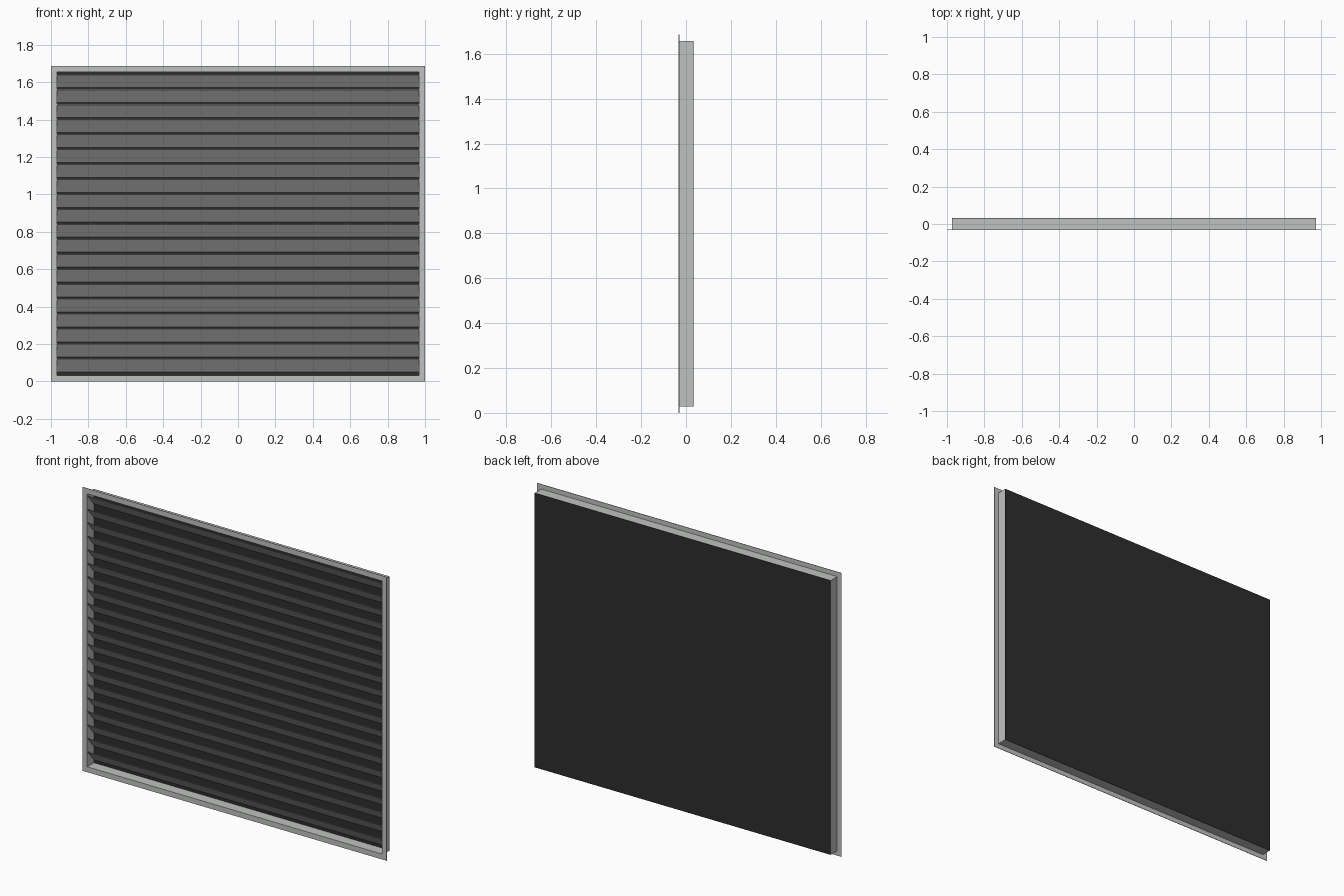
import bpy, bmesh

if "Cube" in bpy.data.objects:
    bpy.data.objects.remove(bpy.data.objects["Cube"])

W, H = 1.0, 1.685          # half width, full height
YF, YB = -0.0325, 0.0325   # front and back of the louvre
RIM, WALL = 0.028, 0.004   # flange width, sheet thickness


def material(name, rgb):
    m = bpy.data.materials.new(name)
    m.diffuse_color = (*rgb, 1)
    m.use_nodes = True
    m.node_tree.nodes["Principled BSDF"].inputs["Base Color"].default_value = m.diffuse_color
    return m


def finish(name, bm, mat):
    bmesh.ops.recalc_face_normals(bm, faces=bm.faces)
    me = bpy.data.meshes.new(name)
    bm.to_mesh(me)
    bm.free()
    ob = bpy.data.objects.new(name, me)
    me.materials.append(mat)
    bpy.context.collection.objects.link(ob)
    return ob


def extrude_x(name, profile, half, mat):
    """Solid bar: a (y, z) profile extruded along x."""
    bm = bmesh.new()
    face = bm.faces.new([bm.verts.new((-half, y, z)) for y, z in profile])
    new = bmesh.ops.extrude_face_region(bm, geom=[face])["geom"]
    bmesh.ops.translate(bm, vec=(2 * half, 0, 0),
                        verts=[v for v in new if isinstance(v, bmesh.types.BMVert)])
    return finish(name, bm, mat)


grey = material("light grey metal", (0.53, 0.545, 0.53))
dark = material("dark backing", (0.027, 0.027, 0.027))

# Frame: L-shaped section (inset from outer edge, y) run round a rectangle
section = [(0, YF), (RIM + WALL, YF), (RIM + WALL, YB - 0.002),
           (RIM, YB - 0.002), (RIM, YF + 0.003), (0, YF + 0.003)]
bm = bmesh.new()
rings = []
for d, y in section:
    rings.append([bm.verts.new((sx * (W - d), y, d if low else H - d))
                  for sx, low in ((-1, 1), (1, 1), (1, 0), (-1, 0))])
for i, a in enumerate(rings):
    b = rings[(i + 1) % len(rings)]
    for k in range(4):
        n = (k + 1) % 4
        bm.faces.new((a[k], a[n], b[n], b[k]))
finish("frame", bm, grey)

# Backing sheet closing the rear
extrude_x("back_panel", [(YB - 0.002, RIM), (YB, RIM), (YB, H - RIM),
                         (YB - 0.002, H - RIM)], W - RIM, dark)

# Slats: front edge high, rear edge low, repeated up the opening
t = 0.003
slat = extrude_x("slats", [(-0.030, 0.119), (0.028, 0.051), (0.028, 0.051 + t),
                           (-0.030, 0.119 + t)], W - RIM - WALL, grey)
arr = slat.modifiers.new("repeat", 'ARRAY')
arr.count = 20
arr.use_relative_offset = False
arr.use_constant_offset = True
arr.constant_offset_displace = (0, 0, 0.08)
